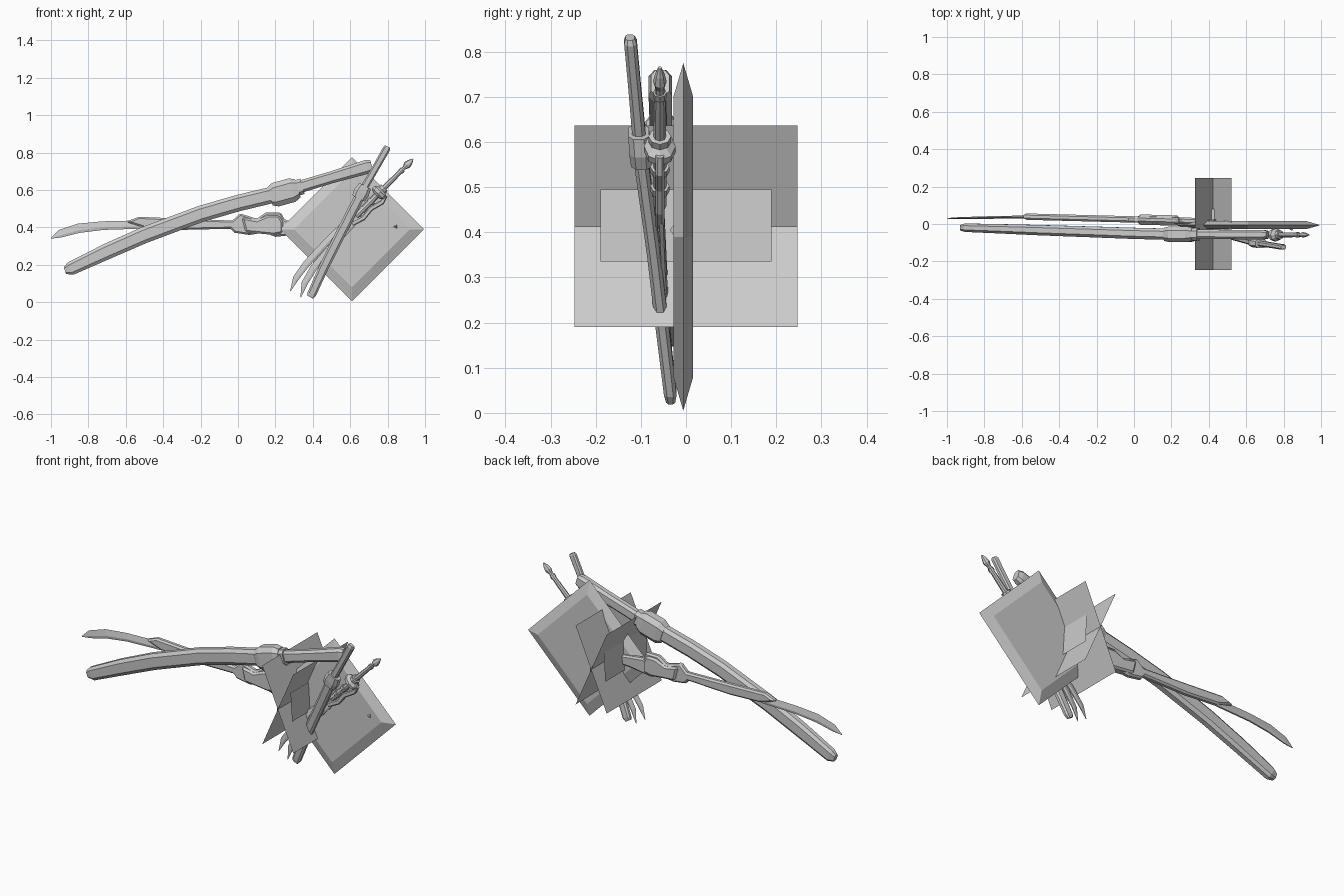
import bpy, bmesh, math
from mathutils import Vector


def make(name, verts, faces):
    me = bpy.data.meshes.new(name)
    me.from_pydata(verts, [], faces)
    bm = bmesh.new()
    bm.from_mesh(me)
    bmesh.ops.recalc_face_normals(bm, faces=bm.faces)
    bm.to_mesh(me)
    bm.free()
    ob = bpy.data.objects.new(name, me)
    bpy.context.collection.objects.link(ob)
    return ob


OCT = [(1, .5), (.6, 1), (-.6, 1), (-1, .5), (-1, -.5), (-.6, -1), (.6, -1), (1, -.5)]
BLADE = [(1, 0), (-.4, 1), (-1, .6), (-1, -.6), (-.4, -1)]
ROUND = [(math.cos(i * math.pi / 4), math.sin(i * math.pi / 4)) for i in range(8)]


def sweep(name, pts, sec):
    """Loft a section along (x, y, z, width, thickness) stations in the xz plane."""
    verts, n = [], len(sec)
    for i, (x, y, z, w, t) in enumerate(pts):
        a, b = pts[max(i - 1, 0)], pts[min(i + 1, len(pts) - 1)]
        d = Vector((b[0] - a[0], b[2] - a[2])).normalized()
        for u, v in sec:
            verts.append((x - d.y * u * w / 2, y + v * t / 2, z + d.x * u * w / 2))
    faces = [(r * n + k, r * n + (k + 1) % n, (r + 1) * n + (k + 1) % n, (r + 1) * n + k)
             for r in range(len(pts) - 1) for k in range(n)]
    faces += [tuple(range(n)), tuple(range((len(pts) - 1) * n, len(pts) * n))]
    return make(name, verts, faces)


def slab(name, outline, ymid, thick, bevel):
    """Extrude an xz outline, its mid-plane following ymid(x)."""
    n = len(outline)
    verts = [(x, ymid(x) + s * thick / 2, z) for s in (-1, 1) for x, z in outline]
    faces = [tuple(range(n)), tuple(range(n, 2 * n))]
    faces += [(i, (i + 1) % n, n + (i + 1) % n, n + i) for i in range(n)]
    ob = make(name, verts, faces)
    if bevel:
        m = ob.modifiers.new("edge", 'BEVEL')
        m.width, m.segments = bevel, 1
        m.limit_method, m.angle_limit = 'ANGLE', math.radians(50)
    return ob


# long sheathed sword
sweep("long_scabbard", [(-.925, -.02, .17, .04, .03), (-.895, -.02, .18, .072, .045),
                        (-.7, -.026, .272, .085, .05), (-.5, -.033, .36, .088, .055),
                        (-.2, -.043, .472, .088, .058), (.0, -.05, .53, .088, .06),
                        (.2, -.055, .578, .088, .06)], OCT)
sweep("long_guard", [(.17, -.055, .565, .10, .07), (.2, -.055, .575, .13, .085),
                     (.29, -.055, .6, .13, .085), (.32, -.055, .61, .1, .07)], OCT)
sweep("long_guard_collar", [(.31, -.055, .61, .085, .065), (.345, -.055, .62, .085, .065)], OCT)
sweep("long_handle", [(.33, -.055, .617, .066, .05), (.5, -.056, .668, .064, .05),
                      (.69, -.057, .724, .075, .052), (.715, -.057, .731, .06, .04)], OCT)

# short sheathed sword
sweep("short_scabbard", [(.385, -.034, .028, .036, .02), (.395, -.035, .045, .048, .028),
                         (.46, -.052, .19, .052, .03), (.545, -.072, .36, .054, .03),
                         (.65, -.1, .565, .054, .032)], OCT)
sweep("short_guard", [(.645, -.099, .555, .075, .045), (.66, -.101, .585, .085, .05),
                      (.68, -.105, .622, .07, .045)], OCT)
sweep("short_handle", [(.67, -.103, .605, .04, .03), (.74, -.114, .725, .038, .028),
                       (.795, -.123, .822, .04, .028), (.8, -.124, .832, .03, .02)], OCT)

# mechanical sword: blade plus stepped body
ym = lambda x: .04 - .026 * (x + .6)
slab("mechanical_body", [(-.6, .43), (-.53, .457), (-.3, .447), (-.03, .437), (.01, .475),
                         (.1, .447), (.15, .48), (.23, .48), (.25, .44), (.33, .43),
                         (.44, .415), (.44, .37), (.33, .366), (.25, .355), (.2, .35),
                         (.14, .372), (.06, .36), (-.02, .372), (-.04, .393), (-.3, .387),
                         (-.5, .398)], ym, .034, .009)
slab("mechanical_joint", [(.02, .455), (.1, .44), (.16, .465), (.22, .465), (.24, .43),
                          (.24, .37), (.19, .36), (.04, .375)], ym, .055, .01)
sweep("mechanical_blade", [(-1, .03, .342, .004, .003), (-.95, .031, .367, .042, .01),
                           (-.85, .033, .396, .05, .013), (-.72, .036, .41, .046, .015),
                           (-.5, .038, .416, .044, .015)], BLADE)

# twin-bladed dagger with ornate handle
A, B = Vector((.935, -.058, .765)), Vector((.63, -.058, .46))


def along(name, stations):
    pts = []
    for f, w, t in stations:
        p = A.lerp(B, f)
        pts.append((p.x, p.y, p.z, w, t))
    return sweep(name, pts, ROUND)


along("dagger_pommel", [(0, .008, .008), (.05, .03, .022), (.1, .042, .03), (.16, .018, .018)])
along("dagger_handle", [(.12, .02, .02), (.3, .026, .026), (.52, .03, .028), (1, .034, .03)])
for i, f in enumerate((.2, .52, .74, .88)):
    r = (.03, .05, .042, .042)[i]
    along("dagger_ring_%d" % i, [(f - .02, r, r), (f + .02, r, r)])
along("dagger_guard", [(.54, .05, .04), (.57, .09, .07), (.61, .09, .07), (.64, .05, .04)])
sweep("dagger_finger_bow", [(.79, -.058, .57, .02, .018), (.77, -.058, .535, .026, .02),
                            (.71, -.058, .50, .026, .02), (.67, -.058, .45, .026, .02),
                            (.61, -.058, .42, .026, .02)], OCT)
sweep("dagger_blade_left", [(.28, -.034, .06, .003, .003), (.31, -.037, .13, .033, .01),
                            (.37, -.042, .21, .038, .013), (.48, -.049, .33, .036, .014),
                            (.63, -.056, .475, .034, .014)], BLADE)
sweep("dagger_blade_right", [(.335, -.032, .025, .003, .003), (.355, -.035, .1, .033, .01),
                             (.405, -.04, .185, .038, .013), (.52, -.05, .32, .036, .014),
                             (.65, -.056, .46, .034, .014)], BLADE)

# diamond plate with sloped rim on both sides
cx, cz = .61, .39
verts = []
for r, y in ((.31, -.028), (.385, -.006), (.31, .016)):
    verts += [(cx + r, y, cz), (cx, y, cz + r), (cx - r, y, cz), (cx, y, cz - r)]
faces = [(0, 1, 2, 3), (8, 9, 10, 11)]
faces += [(q + k, q + (k + 1) % 4, q + 4 + (k + 1) % 4, q + 4 + k) for q in (0, 4) for k in range(4)]
make("diamond_plate", verts, faces)
make("plate_stud", [(.83, -.028, .405), (.85, -.028, .415), (.85, -.028, .395), (.845, -.036, .405)],
     [(0, 1, 2), (0, 1, 3), (1, 2, 3), (2, 0, 3)])


# crossed sheets and the smaller sheets between them
def sheet(name, a, b, h):
    make(name, [(a[0], -h, a[1]), (a[0], h, a[1]), (b[0], h, b[1]), (b[0], -h, b[1])], [(0, 1, 2, 3)])


sheet("cross_sheet_falling", (.325, .637), (.52, .19), .247)
sheet("cross_sheet_rising", (.325, .19), (.52, .637), .247)
sheet("inner_sheet_right", (.462, .495), (.472, .335), .189)
sheet("inner_sheet_left", (.384, .495), (.374, .335), .189)

# small fitting at the crossing
slab("fitting", [(.405, .34), (.43, .34), (.44, .38), (.428, .41), (.44, .45), (.43, .49),
                 (.405, .49), (.395, .45), (.407, .41), (.395, .38)], lambda x: 0, .05, .004)
slab("fitting_tab", [(.4, .4), (.43, .4), (.43, .43), (.4, .43)], lambda x: .05, .06, 0)
